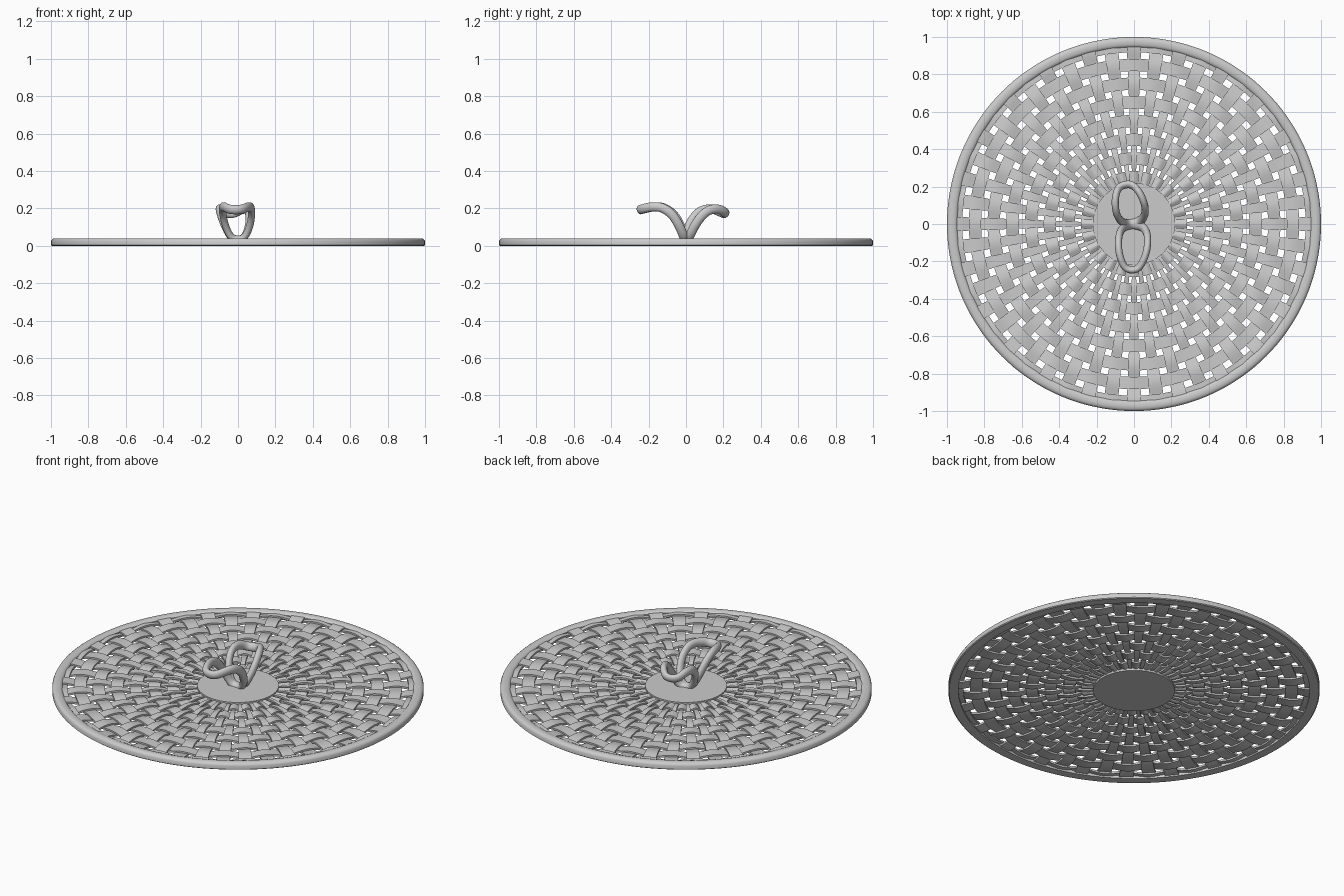
import bpy, bmesh
from math import sin, cos, pi, radians
from mathutils import Vector, Matrix

if "Cube" in bpy.data.objects:
    bpy.data.objects.remove(bpy.data.objects["Cube"])

SPOKES = 48
PITCH = 0.1          # distance between woven rings
Z0, AMP, TH = 0.02, 0.0065, 0.0055   # weave height, wave size, half thickness


def make_object(name, bm, angle=35):
    bmesh.ops.recalc_face_normals(bm, faces=bm.faces)
    mesh = bpy.data.meshes.new(name)
    bm.to_mesh(mesh)
    bm.free()
    ob = bpy.data.objects.new(name, mesh)
    bpy.context.collection.objects.link(ob)
    bpy.context.view_layer.objects.active = ob
    ob.select_set(True)
    bpy.ops.object.shade_smooth_by_angle(angle=radians(angle))
    ob.select_set(False)
    return ob


def skin(bm, sections, closed):
    """Join a row of equal cross-sections into a tube."""
    rows = [[bm.verts.new(p) for p in s] for s in sections]
    n = len(rows[0])
    pairs = list(zip(rows, rows[1:])) + ([(rows[-1], rows[0])] if closed else [])
    for a, b in pairs:
        for j in range(n):
            k = (j + 1) % n
            bm.faces.new((a[j], a[k], b[k], b[j]))
    if not closed:
        bm.faces.new(rows[0])
        bm.faces.new(rows[-1])


def lathe(name, profile, steps=144):
    bm = bmesh.new()
    skin(bm, [[(r * cos(2 * pi * i / steps), r * sin(2 * pi * i / steps), z)
               for r, z in profile] for i in range(steps)], True)
    return make_object(name, bm)


# woven rings, rising over every other spoke
bm = bmesh.new()
for ring in range(8):
    r = 0.25 + PITCH * ring
    hw = 0.033
    sections = []
    steps = SPOKES * 6
    for i in range(steps):
        a = 2 * pi * i / steps
        z = Z0 + AMP * cos(a * SPOKES / 2 + pi * ring)
        if ring == 7:
            r, hw = 0.945, 0.027
        sections.append([(q * cos(a), q * sin(a), z + h) for q, h in
                         ((r - hw, -TH), (r + hw, -TH), (r + hw, TH), (r - hw, TH))])
    skin(bm, sections, True)
make_object("woven_rings", bm)

# tapering spokes, waving opposite to the rings
bm = bmesh.new()
for k in range(SPOKES):
    rot = Matrix.Rotation(2 * pi * k / SPOKES, 3, 'Z')
    sections = []
    for i in range(65):
        r = 0.19 + 0.78 * i / 64
        w = 0.31 * r * 2 * pi / SPOKES
        z = Z0 - AMP * cos(pi * (r - 0.25) / PITCH + pi * k)
        sections.append([rot @ Vector((r, s * w, z + h)) for s, h in
                         ((-1, -TH), (1, -TH), (1, TH), (-1, TH))])
    skin(bm, sections, False)
make_object("woven_spokes", bm)

# rounded outer rim
lathe("rim", [(0.945, 0), (0.995, 0), (1.0, 0.004), (1.0, 0.024), (0.996, 0.032),
              (0.988, 0.038), (0.975, 0.04), (0.96, 0.039), (0.95, 0.035), (0.945, 0.029)])

# centre plate
bm = bmesh.new()
bmesh.ops.create_cone(bm, cap_ends=True, segments=96, radius1=0.22, radius2=0.22,
                      depth=0.038, matrix=Matrix.Translation((0, 0, 0.019)))
make_object("centre_plate", bm)


def sample(pts, t):
    """Smooth point at t (0..1) on a side profile (Catmull-Rom)."""
    f = min(max(t, 0), 1) * (len(pts) - 1)
    i = min(int(f), len(pts) - 2)
    u = f - i
    p = [Vector(pts[min(max(j, 0), len(pts) - 1)]) for j in range(i - 1, i + 3)]
    return 0.5 * (2 * p[1] + (p[2] - p[0]) * u + (2 * p[0] - 5 * p[1] + 4 * p[2] - p[3]) * u ** 2
                  + (3 * p[1] - p[0] - 3 * p[2] + p[3]) * u ** 3)


def bow_loop(name, profile, half_width, turn):
    """Oval ribbon loop bent along a side profile of (outward, z) points."""
    rot = Matrix.Rotation(radians(turn), 3, 'Z')
    steps, sides = 64, 14

    def path(i):
        a = 2 * pi * i / steps
        q = sample(profile, (1 - cos(a)) / 2)
        return Vector((half_width * sin(a), q.x, q.y))

    bm = bmesh.new()
    sections = []
    for i in range(steps):
        s = (1 - cos(2 * pi * i / steps)) / 2
        d = sample(profile, s + 0.03) - sample(profile, s - 0.03)
        normal = Vector((0, -d.y, d.x)).normalized()
        tangent = (path(i + 0.5) - path(i - 0.5)).normalized()
        side = tangent.cross(normal).normalized()
        sections.append([rot @ (path(i) + side * 0.019 * cos(2 * pi * j / sides)
                                + normal * 0.025 * sin(2 * pi * j / sides))
                         for j in range(sides)])
    skin(bm, sections, True)
    return make_object(name, bm, 60)


# two-loop bow handle in the middle
bow_loop("back_bow_loop", [(0.005, 0.035), (0.03, 0.10), (0.065, 0.155), (0.11, 0.19),
                           (0.165, 0.195), (0.215, 0.172)], 0.078, 13)
bow_loop("front_bow_loop", [(0.005, 0.035), (0.03, 0.10), (0.07, 0.165), (0.125, 0.203),
                            (0.185, 0.207), (0.245, 0.193)], 0.078, 177)
